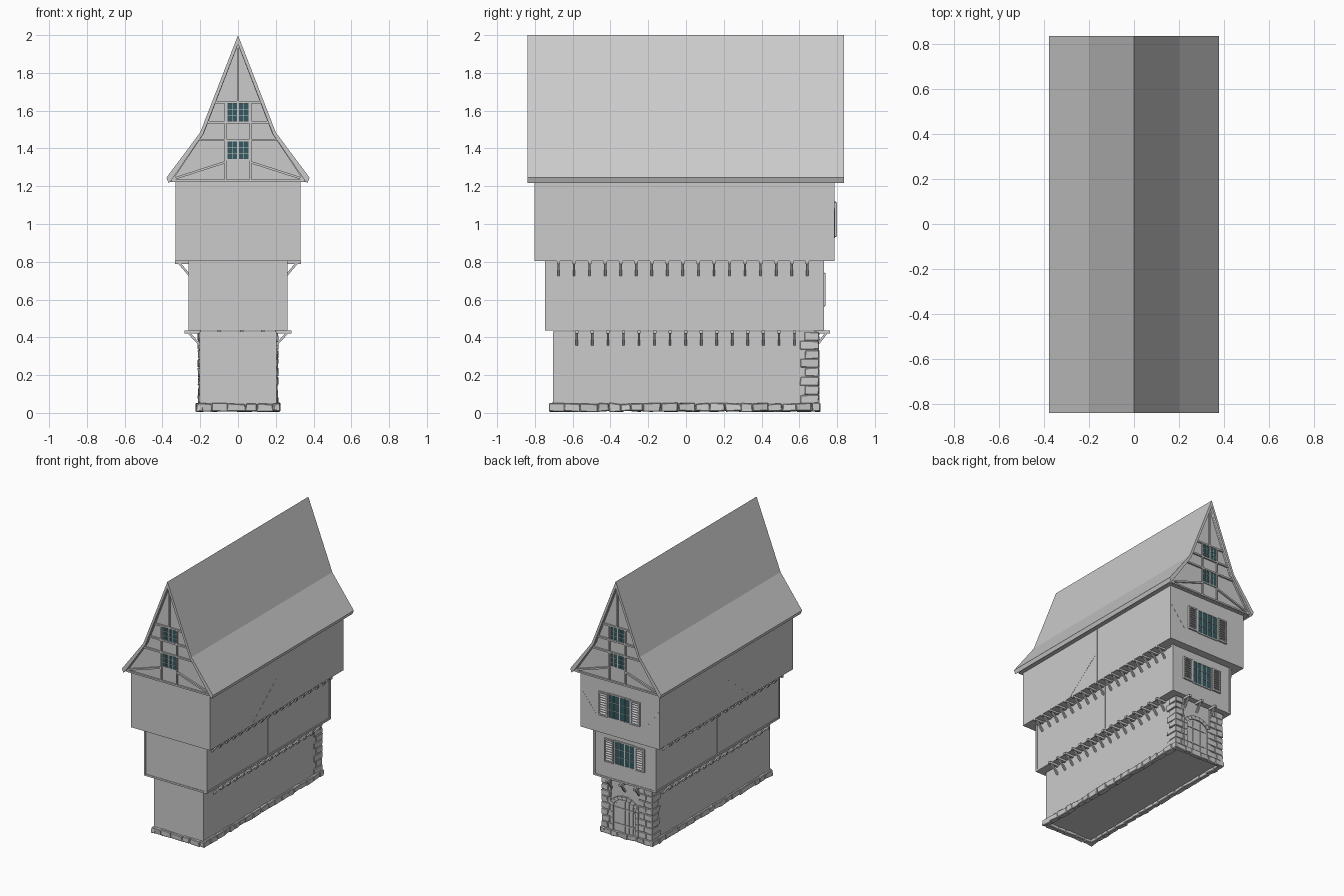
import bpy, math, random
from mathutils import Vector

random.seed(4)
cube = bpy.data.objects.get("Cube")
if cube:
    bpy.data.objects.remove(cube)


def material(name, color):
    m = bpy.data.materials.new(name)
    m.use_nodes = True
    m.diffuse_color = (*color, 1)
    m.node_tree.nodes["Principled BSDF"].inputs["Base Color"].default_value = (*color, 1)
    return m


GREY = material("plain grey", (0.6, 0.6, 0.6))
GLASS = material("dark teal glass", (0.035, 0.1, 0.115))
QUADS = [(0, 1, 3, 2), (4, 6, 7, 5), (0, 4, 5, 1), (2, 3, 7, 6), (0, 2, 6, 4), (1, 5, 7, 3)]


class Part:
    """Collects simple solids into one named object."""

    def __init__(self, name, mat=GREY):
        self.name, self.mat, self.verts, self.faces = name, mat, [], []

    def add(self, verts, faces):
        n = len(self.verts)
        self.verts += [tuple(v) for v in verts]
        self.faces += [[i + n for i in f] for f in faces]

    def box(self, x, y, z, jitter=0):
        j = lambda: random.uniform(-jitter, jitter)
        self.add([(a + j(), b + j(), c + j()) for a in x for b in y for c in z], QUADS)

    def prism(self, pts, lo, hi, axis="y"):
        """Extrude a closed profile of (across, z) points along an axis."""
        place = (lambda p, d: (p[0], d, p[1])) if axis == "y" else (lambda p, d: (d, p[0], p[1]))
        n = len(pts)
        self.add([place(p, lo) for p in pts] + [place(p, hi) for p in pts],
                 [list(range(n)), list(range(2 * n - 1, n - 1, -1))]
                 + [[i, i + n, (i + 1) % n + n, (i + 1) % n] for i in range(n)])

    def beam(self, a, b, width, lo, hi, axis="y"):
        """Straight timber from a to b in the plane across an axis."""
        a, b = Vector(a), Vector(b)
        d = (b - a).normalized() * width / 2
        s = Vector((-d.y, d.x))
        self.prism([a + s, b + s, b - s, a - s], lo, hi, axis)

    def build(self, bevel=0):
        me = bpy.data.meshes.new(self.name)
        me.from_pydata(self.verts, [], self.faces)
        me.materials.append(self.mat)
        ob = bpy.data.objects.new(self.name, me)
        bpy.context.collection.objects.link(ob)
        import bmesh
        bm = bmesh.new()
        bm.from_mesh(me)
        bmesh.ops.recalc_face_normals(bm, faces=bm.faces)
        bm.to_mesh(me)
        bm.free()
        if bevel:
            mod = ob.modifiers.new("worn edges", "BEVEL")
            mod.width, mod.segments = bevel, 1
        return ob


def solid(name, x, y, z):
    p = Part(name)
    p.box(x, y, z)
    p.build()


def sides(x0, x1, s):
    return sorted((s * x0, s * x1))


# Storeys, each wider than the one below
solid("ground_floor", (-.205, .205), (-.705, .695), (.03, .43))
solid("middle_floor", (-.257, .257), (-.742, .727), (.436, .805))
solid("upper_floor", (-.33, .33), (-.803, .787), (.803, 1.222))

# Corner posts, sills and central posts of the middle floor
frame = Part("middle_frame")
for s in (-1, 1):
    for y in ((-.746, -.732), (.717, .731)):
        frame.box(sides(.247, .262, s), y, (.436, .805))
    for z in ((.436, .45), (.795, .805)):
        frame.box(sides(.247, .262, s), (-.746, .731), z)
    frame.box(sides(.25, .262, s), (-.016, 0), (.45, .8))
for y in ((-.746, -.732), (.717, .731)):
    frame.box((-.26, .26), y, (.436, .449))
frame.build()

# Nearly flush timbers of the upper floor
flush = Part("upper_timbers")
for s in (-1, 1):
    lo, hi = sides(.329, .331, s)
    flush.beam((-.008, .805), (-.008, 1.22), .012, lo, hi, "x")
    flush.beam((-.008, 1.04), (-.3, .81), .012, lo, hi, "x")
    flush.beam((.32 * s, 1.08), (.2 * s, .93), .012, .786, .788)
flush.build()

# Joist ends with slanting braces under each overhang
joists, braces = Part("joist_ends"), Part("joist_braces")
for first, count, wall, tip, z in ((-.578, 15, .205, .283, .428), (-.675, 17, .26, .333, .797)):
    for i in range(count):
        y = first + i * .0823
        for s in (-1, 1):
            joists.box(sides(wall - .01, tip, s), (y - .009, y + .009), (z - .008, z + .009))
            braces.beam((s * (wall - .003), z - .068), (s * (tip - .02), z - .002), .012, y - .006, y + .006)
for x in (-.1, .02, .13):
    joists.box((x - .009, x + .009), (.68, .762), (.42, .437))
    braces.beam((.695, .36), (.745, .426), .012, x - .006, x + .006, "x")
joists.build()
braces.build()

# Rough plinth stones around the base
plinth = Part("plinth_stones")


def course(lo, hi, place):
    a = lo
    while a < hi - .01:
        b = min(a + random.uniform(.05, .1), hi)
        place((a, b))
        a = b


for s in (-1, 1):
    course(-.722, .708, lambda r: plinth.box(sides(.185, .221, s), r, (.008, .05), .005))
for y in ((-.722, -.685), (.68, .708)):
    course(-.215, .215, lambda r: plinth.box(r, y, (.008, .05), .005))
plinth.build(.004)

# Corner stones and stone door surround
DOOR_X, DOOR_W, SPRING, RISE = .02, .092, .235, .06
quoins = Part("corner_stones")
for i in range(8):
    z = .05 + i * .0475
    odd = i % 2
    for s in (-1, 1):
        inner = DOOR_X * s + DOOR_W + .022
        quoins.box(sides(.16 - .015 * odd, .212, s), (.605 + .025 * odd, .704), (z, z + .045), .003)
        quoins.box(sides(inner, .158 - .015 * odd, s), (.66, .702), (z, z + .045), .002)
quoins.build(.003)


def arch(t, extra=0):
    a = math.pi * t
    return (DOOR_X + (DOOR_W + extra) * math.cos(a), SPRING + (RISE + extra) * math.sin(a))


surround = Part("door_arch")
STONES = 9
for i in range(STONES):
    t0, t1 = (i + .04) / STONES, (i + .96) / STONES
    surround.prism([arch(t0), arch(t0, .028), arch(t1, .028), arch(t1)], .67, .707)
for s in (-1, 1):
    for i in range(4):
        z = .05 + i * .0465
        x = DOOR_X + s * DOOR_W
        surround.box(sorted((x, x + s * .025)), (.67, .707), (z, z + .044))
surround.build()

# Plank door with hinges
door = Part("door")
door.prism([(DOOR_X - DOOR_W, .04), (DOOR_X + DOOR_W, .04)] + [arch(i / 12) for i in range(13)], .68, .698)
for i in (-2, -1, 0, 1, 2):
    x = DOOR_X + i * .034
    door.box((x - .003, x + .003), (.69, .701), (.05, .283 - .006 * i * i))
for z in (.1, .22):
    door.box((DOOR_X - .08, DOOR_X + .08), (.69, .703), (z, z + .01))
door.build()

# Roof with flared eaves
roof = Part("roof")
half = [(.2, 1.485), (.379, 1.245), (.368, 1.217), (.355, 1.228), (.185, 1.475)]
mirrored = [(-x, z) for x, z in reversed(half)]
roof.prism([(0, 2)] + half + [(0, 1.952)] + mirrored, -.84, .837)
roof.build()

# Gable walls and their timber framing
gable = Part("gable_walls")
gable.prism([(-.36, 1.222), (.36, 1.222), (.19, 1.476), (0, 1.965), (-.19, 1.476)], -.813, .81)
gable.build()
timbers = Part("gable_timbers")
glass, bars = Part("window_glass", GLASS), Part("window_bars")


def window(x, z, y, out, cols, rows):
    """Glazed opening with a frame; out is the outward y direction."""
    depth = lambda a, b: sorted((y + out * a, y + out * b))
    glass.box((-x, x), depth(-.002, .004), z)
    for i in range(cols + 1):
        c = -x + 2 * x * i / cols
        w = .004 if i in (0, cols) or i * 2 == cols else .0015
        bars.box((c - w, c + w), depth(0, .007), z)
    for i in range(rows + 1):
        c = z[0] + (z[1] - z[0]) * i / rows
        w = .004 if i in (0, rows) else .0015
        bars.box((-x, x), depth(0, .0065), (c - w, c + w))


for y, out in ((-.813, -1), (.81, 1)):
    lo, hi = sorted((y - out * .002, y + out * .012))
    for z, w in ((1.645, .122), (1.538, .163), (1.445, .205), (1.229, .352)):
        timbers.box((-w, w), (lo, hi), (z - .006, z + .006))
    timbers.box((-.006, .006), (lo, hi), (1.645, 1.96))
    for s in (-1, 1):
        timbers.box(sides(.06, .071, s), (lo, hi), (1.23, 1.645))
        timbers.beam((s * .066, 1.328), (s * .345, 1.238), .012, lo, hi)
        timbers.beam((s * .008, 1.945), (s * .186, 1.482), .012, lo, hi)
        timbers.beam((s * .186, 1.482), (s * .352, 1.234), .012, lo, hi)
    window(.06, (1.542, 1.641), y, out, 4, 3)
    window(.06, (1.339, 1.441), y, out, 4, 3)
timbers.build()

# Large windows on the entrance side with louvred shutters
shutters = Part("shutters")
for y, z, x in ((.727, (.565, .74), .083), (.787, (.935, 1.115), .088)):
    window(x, z, y, 1, 4, 3)
    for s in (-1, 1):
        a, b = x + .008, x + .083
        for e in (a, b - .01):
            shutters.box(sides(e, e + .01, s), (y, y + .012), z)
        for e in (z[0], z[1] - .01):
            shutters.box(sides(a, b, s), (y, y + .012), (e, e + .01))
        for i in range(9):
            c = z[0] + .012 + i * (z[1] - z[0] - .02) / 9
            shutters.prism([(y, c + .014), (y + .01, c + .003), (y + .01, c), (y, c)],
                           *sides(a + .008, b - .008, s), "x")
shutters.build()
glass.build()
bars.build()
